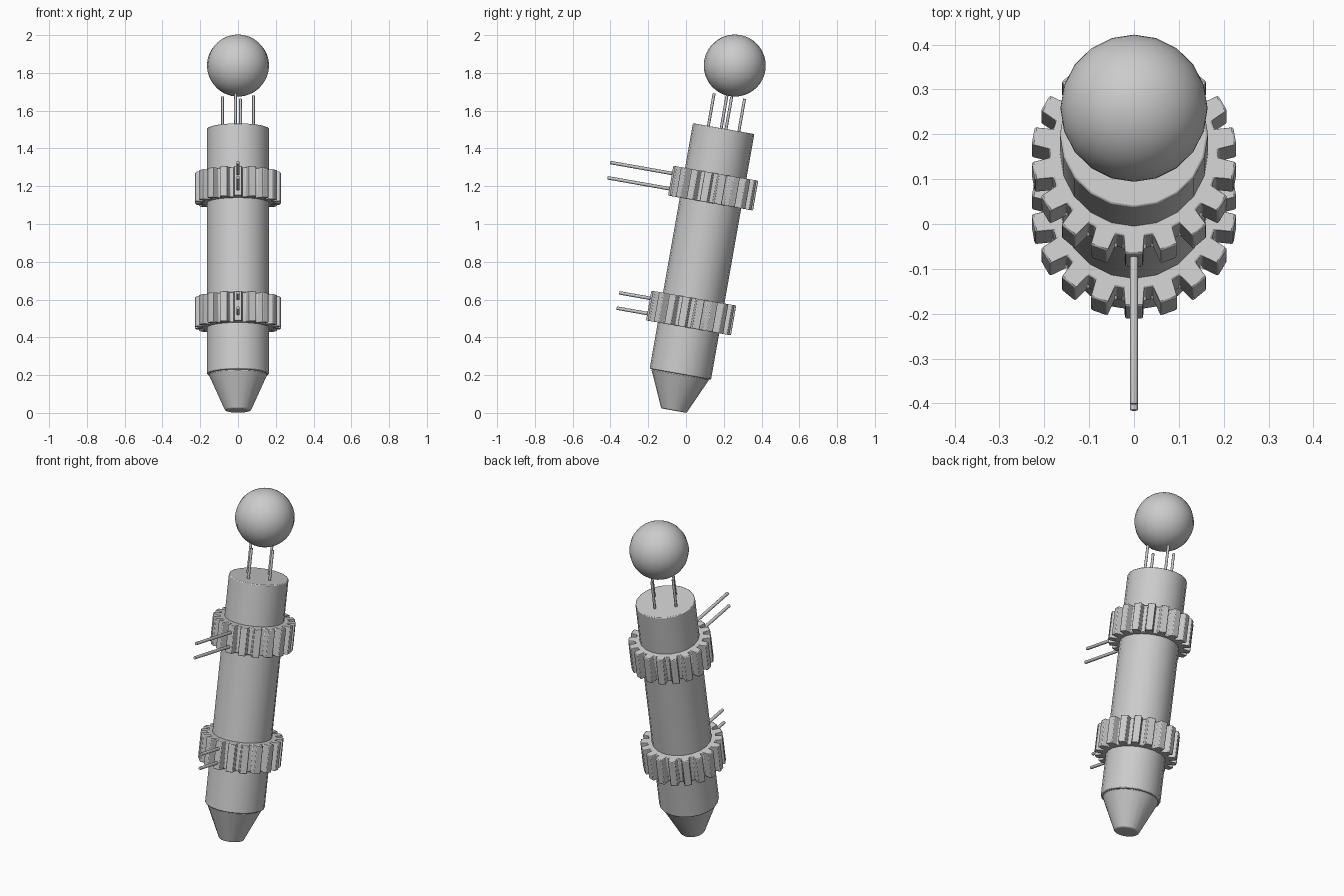
import bpy, bmesh
from math import sin, cos, pi, radians
from mathutils import Matrix, Vector

if "Cube" in bpy.data.objects:
    bpy.data.objects.remove(bpy.data.objects["Cube"])

# Everything is built along a local z axis, then leaned back about x
LEAN = Matrix.Translation((0, -0.03, 0.205)) @ Matrix.Rotation(radians(-10), 4, 'X')


def finish(name, bm, bevel=0.0):
    bmesh.ops.recalc_face_normals(bm, faces=bm.faces)
    me = bpy.data.meshes.new(name)
    bm.to_mesh(me)
    bm.free()
    ob = bpy.data.objects.new(name, me)
    bpy.context.collection.objects.link(ob)
    ob.matrix_world = LEAN
    if bevel:
        m = ob.modifiers.new("bevel", 'BEVEL')
        m.width, m.segments, m.limit_method = bevel, 2, 'ANGLE'
        m.angle_limit = radians(30)
    bpy.ops.object.select_all(action='DESELECT')
    bpy.context.view_layer.objects.active = ob
    ob.select_set(True)
    bpy.ops.object.shade_smooth_by_angle(angle=radians(30))
    return ob


def tube(name, a, b, r1, r2, sides, bevel=0.0):
    a, b = Vector(a), Vector(b)
    bm = bmesh.new()
    rot = (b - a).to_track_quat('Z', 'Y').to_matrix().to_4x4()
    bmesh.ops.create_cone(bm, cap_ends=True, segments=sides, radius1=r1, radius2=r2,
                          depth=(b - a).length,
                          matrix=Matrix.Translation((a + b) / 2) @ rot)
    return finish(name, bm, bevel)


def gear(name, t, teeth=18, inner=0.158, root=0.188, tip=0.229, height=0.16):
    bm = bmesh.new()
    outer, bore = [], []
    for i in range(teeth):
        mid = -90 + i * 360 / teeth
        for off, r in ((-7, root), (-5, tip), (5, tip), (7, root)):
            a = radians(mid + off)
            outer.append(bm.verts.new((r * cos(a), r * sin(a), t - height / 2)))
            bore.append(bm.verts.new((inner * cos(a), inner * sin(a), t - height / 2)))
    n = len(outer)
    faces = [bm.faces.new((outer[i], outer[(i + 1) % n], bore[(i + 1) % n], bore[i]))
             for i in range(n)]
    ext = bmesh.ops.extrude_face_region(bm, geom=faces, use_keep_orig=True)
    top = [v for v in ext["geom"] if isinstance(v, bmesh.types.BMVert)]
    bmesh.ops.translate(bm, verts=top, vec=(0, 0, height))
    return finish(name, bm, 0.004)


# Barrel and tapered tip
tube("body", (0, 0, 0), (0, 0, 1.32), 0.165, 0.165, 20, 0.005)
tube("tip", (0, 0, -0.196), (0, 0, 0.0), 0.068, 0.156, 20, 0.006)

# Two toothed collars, each with a pair of forward rods
for label, t, reach in (("lower", 0.329, 0.393), ("upper", 1.0, 0.56)):
    gear(label + "_gear", t)
    for side, dz in (("bottom", -0.043), ("top", 0.039)):
        tube(f"{label}_{side}_rod", (0, -0.15, t + dz), (0, -reach, t + dz),
             0.0095, 0.0095, 8, 0.002)

# Four pins under the ball
for i in range(4):
    a = radians(-99 + 90 * i)
    x, y = 0.083 * cos(a), 0.083 * sin(a)
    tube(f"pin_{i + 1}", (x, y, 1.3), (x, y, 1.495), 0.008, 0.008, 8, 0.002)

# Ball on top
bm = bmesh.new()
bmesh.ops.create_uvsphere(bm, u_segments=20, v_segments=32, radius=0.164,
                          matrix=Matrix.Translation((0, 0, 1.659)))
finish("ball", bm)
